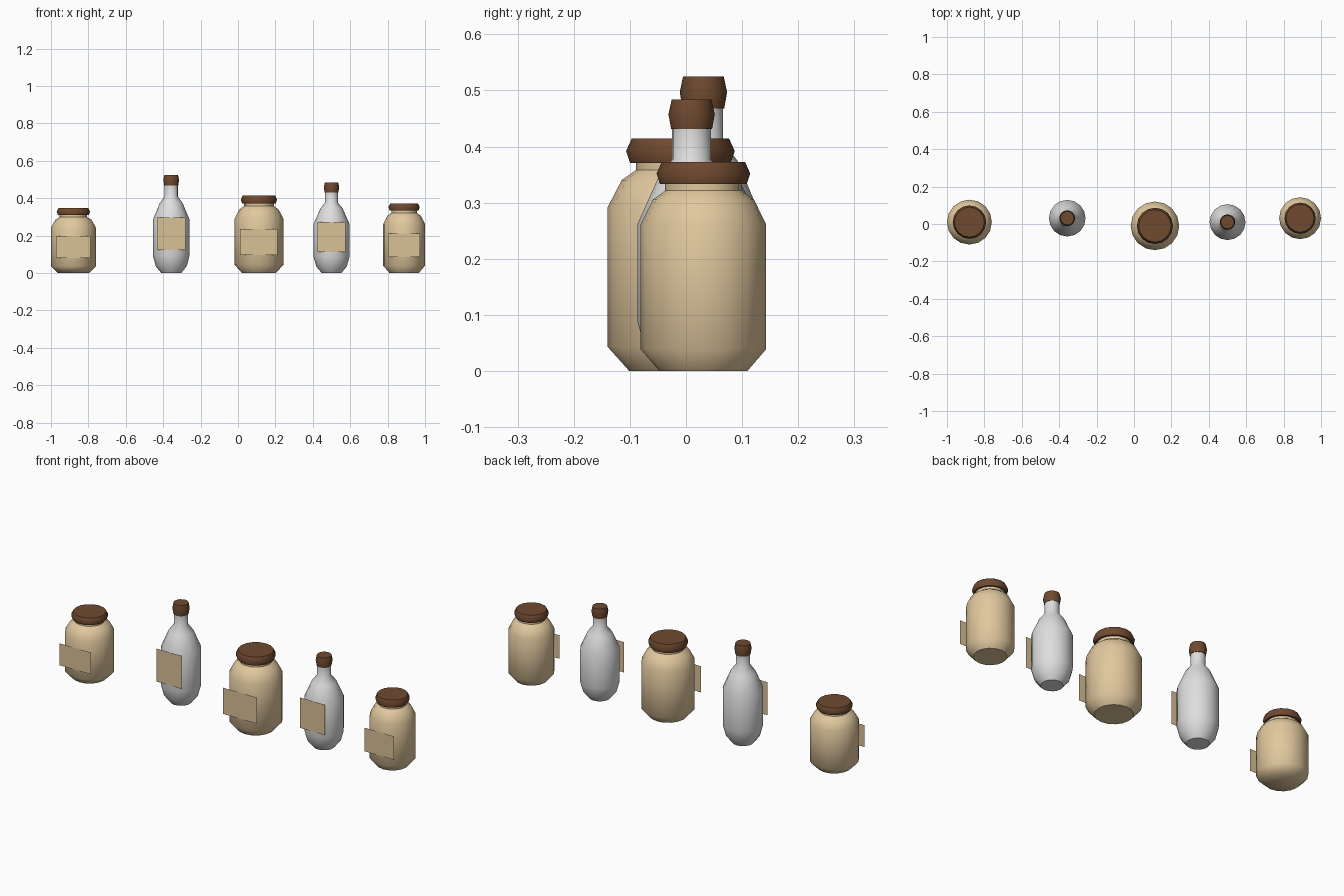
import bpy, bmesh, math

if "Cube" in bpy.data.objects:
    bpy.data.objects.remove(bpy.data.objects["Cube"])


def material(name, rgb):
    lin = [(c / 255 / 12.92) if c < 11 else ((c / 255 + 0.055) / 1.055) ** 2.4 for c in rgb]
    m = bpy.data.materials.new(name)
    m.diffuse_color = (*lin, 1)
    m.use_nodes = True
    m.node_tree.nodes["Principled BSDF"].inputs["Base Color"].default_value = m.diffuse_color
    return m


TAN = material("tan_jar", (225, 200, 158))
GREY = material("pale_grey_glass", (222, 222, 222))
BROWN = material("brown_lid", (112, 74, 48))
PAPER = material("paper_label", (217, 193, 150))


def finish(name, bm, mat, loc):
    me = bpy.data.meshes.new(name)
    bm.to_mesh(me)
    bm.free()
    me.materials.append(mat)
    ob = bpy.data.objects.new(name, me)
    ob.location = loc
    bpy.context.collection.objects.link(ob)
    return ob


def lathe(name, profile, R, H, mat, loc, sides):
    """Closed turned solid from (radius ratio, height ratio) points, bottom to top."""
    bm = bmesh.new()
    rings = []
    for r, z in profile:
        rings.append([bm.verts.new((r * R * math.cos(2 * math.pi * i / sides),
                                    r * R * math.sin(2 * math.pi * i / sides), z * H))
                      for i in range(sides)])
    for a, b in zip(rings, rings[1:]):
        for i in range(sides):
            j = (i + 1) % sides
            bm.faces.new((a[i], a[j], b[j], b[i]))
    bm.faces.new(rings[0][::-1])
    bm.faces.new(rings[-1])
    ob = finish(name, bm, mat, loc)
    bpy.ops.object.select_all(action='DESELECT')
    ob.select_set(True)
    bpy.context.view_layer.objects.active = ob
    bpy.ops.object.shade_smooth_by_angle(angle=math.radians(48))


def label(name, R, H, loc):
    """Flat paper sheet touching the front of the vessel."""
    bm = bmesh.new()
    w, y = 0.77 * R, -1.01 * R
    bm.faces.new([bm.verts.new((x, y, z * H)) for x, z in
                  ((-w, 0.26), (w, 0.26), (w, 0.635), (-w, 0.635))])
    finish(name, bm, PAPER, loc)


JAR = [(0.70, 0), (1, 0.117), (1, 0.785), (0.805, 0.917), (0.61, 0.965), (0.61, 1.0)]
JAR_LID = [(0.69, 1.0), (0.745, 1.057), (0.665, 1.118)]
BOTTLE = [(0.55, 0), (0.85, 0.08), (1, 0.2), (1, 0.61), (0.62, 0.80), (0.36, 0.875), (0.36, 1.0)]
STOPPER = [(0.38, 1.0), (0.43, 1.062), (0.37, 1.122)]

# kind, x, y, body radius, body height (without lid)
VESSELS = [
    ("jar", -0.88, 0.01, 0.12, 0.31),
    ("bottle", -0.357, 0.031, 0.098, 0.468),
    ("jar", 0.112, -0.01, 0.13, 0.371),
    ("bottle", 0.5, 0.01, 0.096, 0.431),
    ("jar", 0.888, 0.031, 0.112, 0.333),
]

for n, (kind, x, y, R, H) in enumerate(VESSELS, 1):
    loc = (x, y, 0)
    if kind == "jar":
        lathe(f"jar_body_{n}", JAR, R, H, TAN, loc, 16)
        lathe(f"jar_lid_{n}", JAR_LID, R, H, BROWN, loc, 16)
    else:
        lathe(f"bottle_body_{n}", BOTTLE, R, H, GREY, loc, 16)
        lathe(f"bottle_stopper_{n}", STOPPER, R, H, BROWN, loc, 16)
    label(f"{kind}_label_{n}", R, H, loc)
